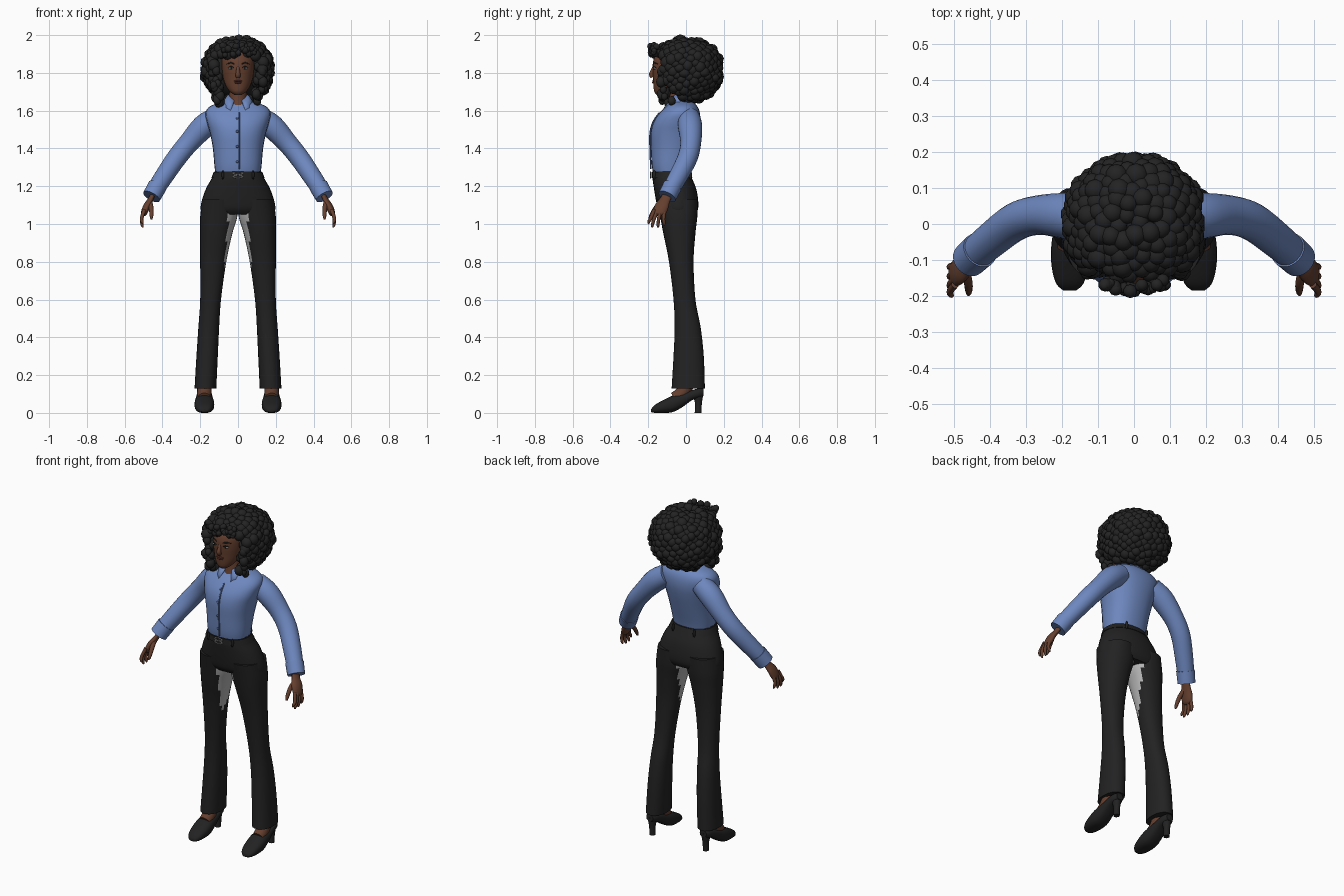
import bpy, bmesh, math, random
from mathutils import Vector, Matrix

if "Cube" in bpy.data.objects:
    bpy.data.objects.remove(bpy.data.objects["Cube"])

random.seed(4)
V = Vector


def material(name, r, g, b):
    m = bpy.data.materials.new(name)
    m.diffuse_color = (r, g, b, 1)
    m.use_nodes = True
    m.node_tree.nodes["Principled BSDF"].inputs["Base Color"].default_value = m.diffuse_color
    return m


HAIR = material("hair black", .017, .017, .017)
BLACK = material("trouser black", .016, .016, .017)
SHIRT = material("shirt blue", .155, .245, .52)
TRIM = material("shirt trim blue", .08, .13, .30)
SKIN = material("brown skin", .13, .05, .028)
LINING = material("pale grey lining", .45, .45, .45)
METAL = material("buckle grey", .35, .35, .36)
WHITE = material("eye white", .6, .58, .55)
LIP = material("lip brown", .11, .03, .022)


def finish(name, bm, *mats, angle=50):
    bmesh.ops.recalc_face_normals(bm, faces=bm.faces)
    me = bpy.data.meshes.new(name)
    bm.to_mesh(me)
    bm.free()
    ob = bpy.data.objects.new(name, me)
    bpy.context.collection.objects.link(ob)
    for m in mats:
        me.materials.append(m)
    bpy.ops.object.select_all(action='DESELECT')
    ob.select_set(True)
    bpy.context.view_layer.objects.active = ob
    bpy.ops.object.shade_smooth_by_angle(angle=math.radians(angle))
    return ob


def dense(rows, k=4):
    """Catmull-Rom interpolation of rows of numbers."""
    out = []
    for i in range(len(rows) - 1):
        a, b, c, d = (rows[min(max(j, 0), len(rows) - 1)] for j in range(i - 1, i + 3))
        for s in range(k):
            t = s / k
            out.append([q + .5 * t * (r - p + t * (2*p - 5*q + 4*r - u + t * (3*(q - r) + u - p)))
                        for p, q, r, u in zip(a, b, c, d)])
    return out + [list(rows[-1])]


def ring(c, u, v, n=28, p=1.0):
    pts = []
    for i in range(n):
        a = 2 * math.pi * i / n
        x, y = math.cos(a), math.sin(a)
        pts.append(c + u * math.copysign(abs(x)**p, x) + v * math.copysign(abs(y)**p, y))
    return pts


def loft(rings):
    bm = bmesh.new()
    vs = [[bm.verts.new(p) for p in r] for r in rings]
    n = len(vs[0])
    for a, b in zip(vs, vs[1:]):
        for i in range(n):
            bm.faces.new((a[i], a[(i+1) % n], b[(i+1) % n], b[i]))
    bm.faces.new(vs[0])
    bm.faces.new(vs[-1])
    bm.normal_update()
    return bm


def stack(rows, p=1.0, k=4):
    """Horizontal rings from rows (z, x0, x1, y0, y1)."""
    return loft([ring(V(((a+b)/2, (c+d)/2, z)), V(((b-a)/2, 0, 0)), V((0, (d-c)/2, 0)), p=p)
                 for z, a, b, c, d in dense(rows, k)])


def tube(rows, k=4, n=16, flat=1.0):
    """Round tube along rows (x, y, z, radius)."""
    rows = dense(rows, k)
    pts = [V(r[:3]) for r in rows]
    rings = []
    for i, r in enumerate(rows):
        t = (pts[min(i+1, len(pts)-1)] - pts[max(i-1, 0)]).normalized()
        u = t.cross(V((0, 1, .2))).normalized()
        rings.append(ring(pts[i], u * r[3] * flat, t.cross(u) * r[3], n))
    return loft(rings)


def blob(bm, c, r, sub=2):
    bmesh.ops.create_icosphere(bm, subdivisions=sub, radius=1,
                               matrix=Matrix.Translation(c) @ Matrix.Diagonal((*r, 1)))


def ellipsoid(name, c, r, mat):
    bm = bmesh.new()
    blob(bm, c, r, 3)
    return finish(name, bm, mat)


def sym(rows):
    return [(z, -h, h, a, b) for z, h, a, b in rows]


# shirt body
finish("shirt_body", stack(sym([
    (1.255, .118, -.17, .008), (1.31, .125, -.181, .02), (1.40, .133, -.186, .045),
    (1.48, .148, -.187, .066), (1.54, .165, -.172, .076), (1.59, .172, -.138, .073),
    (1.625, .145, -.105, .058), (1.65, .07, -.085, .03)]), p=.88), SHIRT)

# placket line and buttons
finish("placket_line", tube([(0.006, -.186, 1.29, .004), (0.006, -.190, 1.40, .004), (0.006, -.190, 1.48, .004),
                             (0.006, -.174, 1.54, .004), (0.006, -.14, 1.59, .004)], n=8), TRIM)
for z, y in ((1.33, -.184), (1.41, -.188), (1.49, -.187), (1.56, -.161)):
    ellipsoid("shirt_button", (-.004, y, z), (.007, .006, .007), TRIM)

# folded collar, open at the front
bm = bmesh.new()
rows = []
for i in range(21):
    a = math.radians(22 + 316 * i / 20)
    e = max(0, abs(i - 10) - 7) / 3
    s, c = math.sin(a), -math.cos(a)
    rows.append((bm.verts.new((.054*s, -.035 + .06*c, 1.685 - .03*e)),
                 bm.verts.new((.088*s + .028*e*s, -.035 + .085*c - .02*e, 1.635 - .045*e))))
for (a, b), (c, d) in zip(rows, rows[1:]):
    bm.faces.new((a, b, d, c))
ob = finish("shirt_collar", bm, SHIRT)
mod = ob.modifiers.new("thickness", 'SOLIDIFY')
mod.thickness = .008

# trousers: hips
finish("trouser_hips", stack(sym([
    (1.28, .122, -.176, .012), (1.24, .14, -.177, .032), (1.19, .168, -.170, .053),
    (1.13, .19, -.160, .064), (1.08, .198, -.148, .064), (1.05, .185, -.125, .05)]), p=.92), BLACK)

# belt, loops and buckle
finish("belt", stack(sym([(1.243, .142, -.183, .034), (1.276, .128, -.182, .018)]), p=.92, k=1), BLACK)
for x, y in ((.07, .022), (-.07, .022), (.08, -.168), (-.08, -.168)):
    ellipsoid("belt_loop", (x, y, 1.26), (.007, .01, .024), BLACK)
for z in (1.251, 1.268):
    bpy.ops.mesh.primitive_torus_add(location=(0, -.187, z), rotation=(math.pi/2, 0, 0),
                                     major_radius=.012, minor_radius=.003,
                                     major_segments=20, minor_segments=6)
    ob = bpy.context.object
    ob.name = "belt_buckle"
    ob.scale = (2, .7, 1)
    ob.data.materials.append(METAL)

LEG = [(1.13, .004, .188, -.155, .063), (1.04, .004, .2, -.137, .06), (.95, .03, .2, -.12, .05),
       (.8, .062, .2, -.09, .04), (.6, .09, .2, -.066, .05), (.45, .1, .21, -.06, .078),
       (.3, .107, .22, -.066, .094), (.13, .115, .23, -.076, .1)]

# rows of (y, z bottom, z top, half width) for the pump
SHOE = [(-.184, .004, .02, .018), (-.165, .0, .042, .038), (-.12, 0, .068, .05), (-.07, .004, .092, .052),
        (-.02, .03, .105, .046), (.03, .066, .12, .04), (.07, .08, .13, .034), (.092, .09, .128, .022)]

for s, side in ((-1, "right"), (1, "left")):
    # trouser leg with pale inner thigh panel
    bm = stack([(z, *sorted((a*s, b*s)), c, d) for z, a, b, c, d in LEG], p=.9, k=6)
    bmesh.ops.recalc_face_normals(bm, faces=bm.faces)
    for f in bm.faces:
        m = f.calc_center_median()
        if f.normal.x * s < -.3 and .77 < m.z < 1.06 and abs(m.y + .045) < .075 * (m.z - .74) / .28:
            f.material_index = 1
    finish(side + "_trouser_leg", bm, BLACK, LINING)

    # heeled shoe and bare instep
    finish(side + "_shoe", loft([ring(V((s*.178, y, (a+b)/2)), V((h, 0, 0)), V((0, 0, (b-a)/2)), 20, .8)
                                 for y, a, b, h in dense(SHOE, 3)]), BLACK)
    x = s * .178
    finish(side + "_heel", stack([(0, x-.017, x+.017, .046, .082), (.05, x-.018, x+.018, .048, .084),
                                  (.11, x-.03, x+.03, .03, .094)]), BLACK)
    finish(side + "_foot", tube([(x, -.06, .075, .036), (x, -.02, .105, .038), (x, .015, .17, .038)]), SKIN)

    # sleeve and cuff
    finish(side + "_sleeve", tube([(s*x, y, z, r) for x, y, z, r in (
        (.11, .015, 1.565, .058), (.182, .022, 1.515, .064), (.26, .025, 1.43, .055),
        (.325, .008, 1.35, .053), (.39, -.04, 1.255, .05), (.442, -.085, 1.175, .046))], n=24), SHIRT)
    finish(side + "_cuff", tube([(s*.427, -.072, 1.2, .051), (s*.458, -.1, 1.145, .049)], k=1, n=24), SHIRT)

    # hand: palm and five fingers
    finish(side + "_palm", tube([(s*x, y, z, r) for x, y, z, r in (
        (.445, -.09, 1.17, .026), (.463, -.11, 1.13, .028), (.483, -.128, 1.095, .037),
        (.497, -.14, 1.06, .034), (.502, -.143, 1.045, .02))], flat=.5), SKIN)
    for i in range(4):
        y, e = -.168 + .018*i, (-.197, -.178, -.148, -.116)[i]
        tip = (1.0, .982, .982, .992)[i]
        finish(side + "_finger", tube([(s*.496, y, 1.075, .0105), (s*.51, (y+e)/2 - .004, 1.03, .0095),
                                       (s*.507, e, tip + .012, .008), (s*.503, e, tip, .004)], n=10), SKIN)
    finish(side + "_thumb", tube([(s*.468, -.125, 1.12, .014), (s*.46, -.16, 1.085, .0125),
                                  (s*.458, -.185, 1.045, .010), (s*.459, -.195, 1.025, .005)], n=10), SKIN)

    # eye and eyebrow
    ellipsoid(side + "_eye", (s*.036, -.163, 1.825), (.015, .010, .0065), WHITE)
    ellipsoid(side + "_iris", (s*.036, -.168, 1.825), (.006, .008, .0062), HAIR)
    finish(side + "_eyelid", tube([(s*.02, -.172, 1.826, .002), (s*.036, -.172, 1.833, .003),
                                   (s*.053, -.160, 1.828, .002)], n=8), HAIR)
    finish(side + "_eyebrow", tube([(s*.017, -.172, 1.846, .003), (s*.038, -.166, 1.853, .004),
                                    (s*.06, -.150, 1.847, .002)], n=8), HAIR)

# head, neck, nose and lips
finish("head", stack(sym([(1.683, .018, -.155, -.11), (1.70, .042, -.168, -.08), (1.73, .064, -.172, -.04),
                          (1.77, .078, -.174, -.005), (1.82, .085, -.177, .007), (1.87, .085, -.172, .01),
                          (1.92, .07, -.145, .005)])), SKIN)
finish("neck", stack(sym([(1.60, .07, -.11, .03), (1.645, .054, -.098, .025),
                          (1.69, .047, -.092, .02), (1.74, .048, -.09, .02)])), SKIN)
finish("nose", tube([(0, -.168, 1.835, .008), (0, -.178, 1.81, .010),
                     (0, -.183, 1.792, .013), (0, -.176, 1.778, .012)]), SKIN)
ellipsoid("upper_lip", (0, -.170, 1.757), (.023, .010, .005), LIP)
ellipsoid("lower_lip", (0, -.169, 1.748), (.019, .011, .006), LIP)

# curly hair: a core covered with lumps, leaving the face open
bm = bmesh.new()
blob(bm, (0, .03, 1.815), (.165, .15, .155), 3)
N = 330
for i in range(N):
    z = 1 - 2 * (i + .5) / N
    a = i * 2.39996
    q = math.sqrt(1 - z*z)
    d = [math.copysign(abs(t)**.9, t) for t in (q * math.cos(a), q * math.sin(a), z)]
    k = random.uniform(.95, 1.03)
    p = V((.170 * d[0] * k, .005 + .168 * d[1] * k, 1.815 + .155 * d[2] * k))
    if p.y < -.04 and abs(p.x) < .118 and p.z < 1.89:
        continue
    if p.z < 1.69 and p.y < -.02 and abs(p.x) < .08:
        continue
    r = random.uniform(.024, .033)
    blob(bm, p, (r, r, r * random.uniform(.8, 1.1)))
for s in (-1, 1):        # locks beside the face
    for i in range(26):
        t = random.random()
        r = random.uniform(.018, .026)
        blob(bm, (s * random.uniform(.10 - .01*t, .15 - .03*t), random.uniform(-.135, -.06),
                  1.87 - .235*t), (r, r, r * 1.2))
for i in range(34):      # fringe
    x = random.uniform(-.1, .1)
    r = random.uniform(.013, .02)
    blob(bm, (x, -.18 + 2.5*x*x + random.uniform(-.01, .01), random.uniform(1.885, 1.95)), (r, r, r))
finish("curly_hair", bm, HAIR, angle=30)
